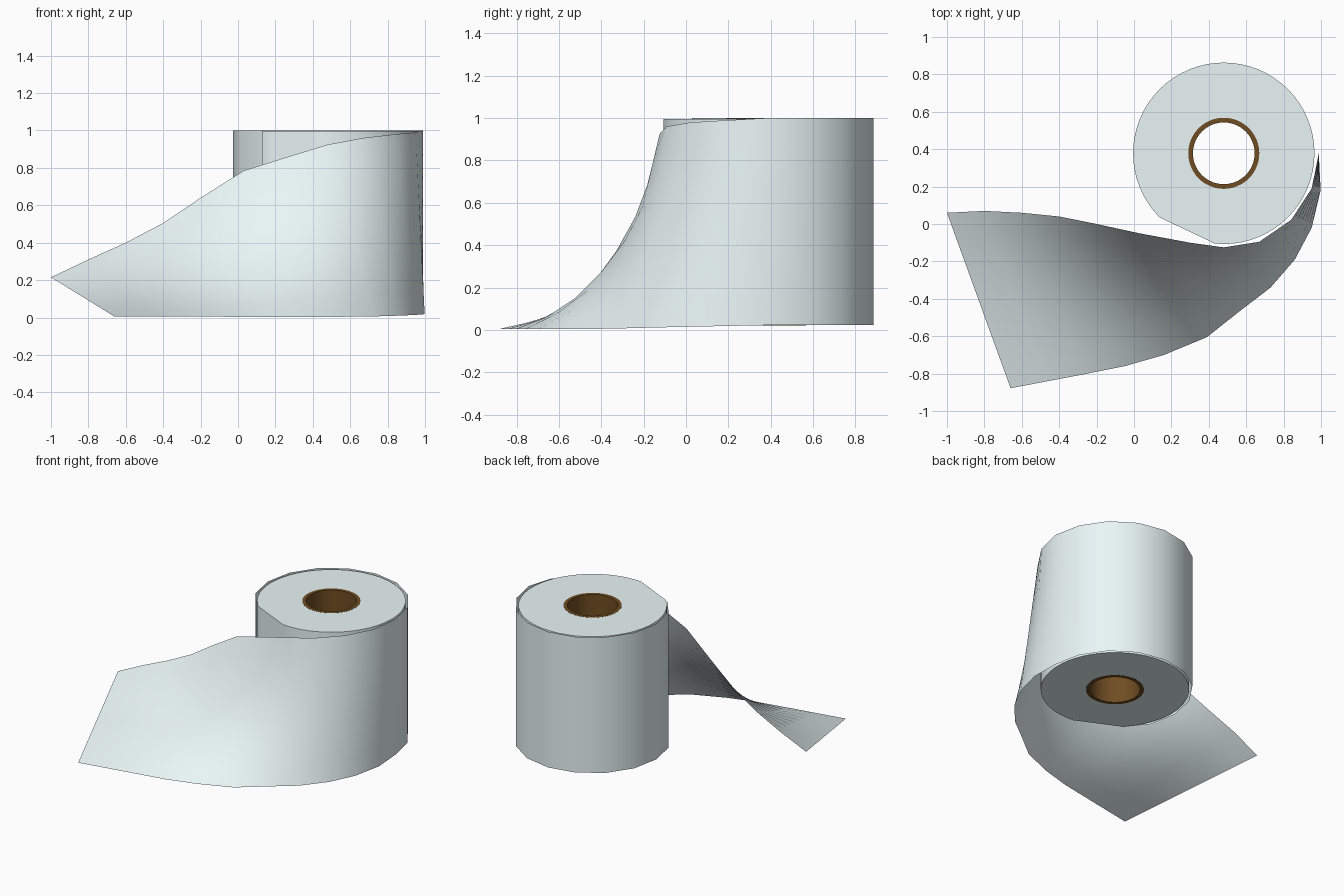
import bpy, bmesh, math
from mathutils import Vector

if "Cube" in bpy.data.objects:
    bpy.data.objects.remove(bpy.data.objects["Cube"])

CX, CY = 0.48, 0.378          # axis of the roll
Z0, Z1 = 0.022, 0.997


def material(name, rgb):
    m = bpy.data.materials.new(name)
    m.diffuse_color = (*rgb, 1)
    m.use_nodes = True
    m.node_tree.nodes["Principled BSDF"].inputs["Base Color"].default_value = m.diffuse_color
    return m


paper = material("paper", (0.82, 0.92, 0.93))
card = material("cardboard", (0.16, 0.075, 0.016))


def finish(name, bm, mat, angle, closed=True):
    if closed:
        bmesh.ops.recalc_face_normals(bm, faces=bm.faces)
    me = bpy.data.meshes.new(name)
    bm.to_mesh(me)
    bm.free()
    ob = bpy.data.objects.new(name, me)
    bpy.context.collection.objects.link(ob)
    me.materials.append(mat)
    bpy.context.view_layer.objects.active = ob
    ob.select_set(True)
    bpy.ops.object.shade_smooth_by_angle(angle=math.radians(angle))
    ob.select_set(False)
    return ob


def polar(r, deg):
    a = math.radians(deg)
    return CX + r * math.cos(a), CY + r * math.sin(a)


def tube(name, r_in, r_out, z0, z1, angles, mat, flat=None):
    """Hollow cylinder; flat=(a0, a1) replaces that outer arc with a chord."""
    bm = bmesh.new()
    rings = []
    for r, z in ((r_in, z0), (r_out, z0), (r_out, z1), (r_in, z1)):
        ring = []
        for a in angles:
            x, y = polar(r, a)
            if flat and r == r_out and flat[0] < a < flat[1]:
                half = math.radians((flat[1] - flat[0]) / 2)
                off = math.radians(a - sum(flat) / 2)
                x, y = polar(r * math.cos(half) / math.cos(off), a)
            ring.append(bm.verts.new((x, y, z)))
        rings.append(ring)
    n = len(angles)
    for k in range(4):
        a, b = rings[k], rings[(k + 1) % 4]
        for i in range(n):
            j = (i + 1) % n
            bm.faces.new((a[i], a[j], b[j], b[i]))
    return finish(name, bm, mat, 30)


steps = [i * 360 / 64 for i in range(64)]

# Wound paper, flattened where the last layer begins
tube("paper_roll", 0.19, 0.485, Z0, Z1, steps, paper, flat=(225, 264.375))

# Cardboard core
tube("cardboard_core", 0.165, 0.19, Z0 - 0.001, Z1 + 0.001, steps, card)

# Loose sheet: matching top and bottom edge points, free end first
top = [(-1, .06, .215), (-.8, .07, .31), (-.6, .06, .40), (-.4, .04, .505),
       (-.2, 0, .64), (.03, -.05, .785), (.3, -.1, .87), (.48, -.125, .925),
       (.67, -.095, .96), (.84, .022, .98), (.95, .19, .99)]
bottom = [(-.66, -.878, .005), (-.46, -.84, .005), (-.26, -.802, .005),
          (-.05, -.76, .004), (.16, -.70, .004), (.39, -.605, .003),
          (.56, -.47, .004), (.73, -.34, .006), (.86, -.19, .01),
          (.95, -.02, .014), (.998, .18, .018)]
sag = [.0, .01, .02, .02, .02, .02, .01] + [0] * 15

# Outer layer wraps 225 degrees round the roll in 16-gon steps
for i in range(11):
    x, y = polar(0.508 if i < 10 else 0.493, i * 22.5)
    top.append((x, y, 1.0))
    bottom.append((x, y, 0.022))

# Straight rulings between the edges, cut into rows so the twist stays even
ROWS = 8
bm = bmesh.new()
cols = []
for t, b, s in zip(top, bottom, sag):
    col = []
    for k in range(ROWS + 1):
        f = k / ROWS
        p = Vector(b).lerp(Vector(t), f)
        p.z = max(0.003, p.z - s * math.sin(math.pi * f))
        col.append(bm.verts.new(p))
    cols.append(col)
for c, d in zip(cols, cols[1:]):
    for k in range(ROWS):
        bm.faces.new((c[k], d[k], d[k + 1], c[k + 1]))
finish("loose_sheet", bm, paper, 60, closed=False)
